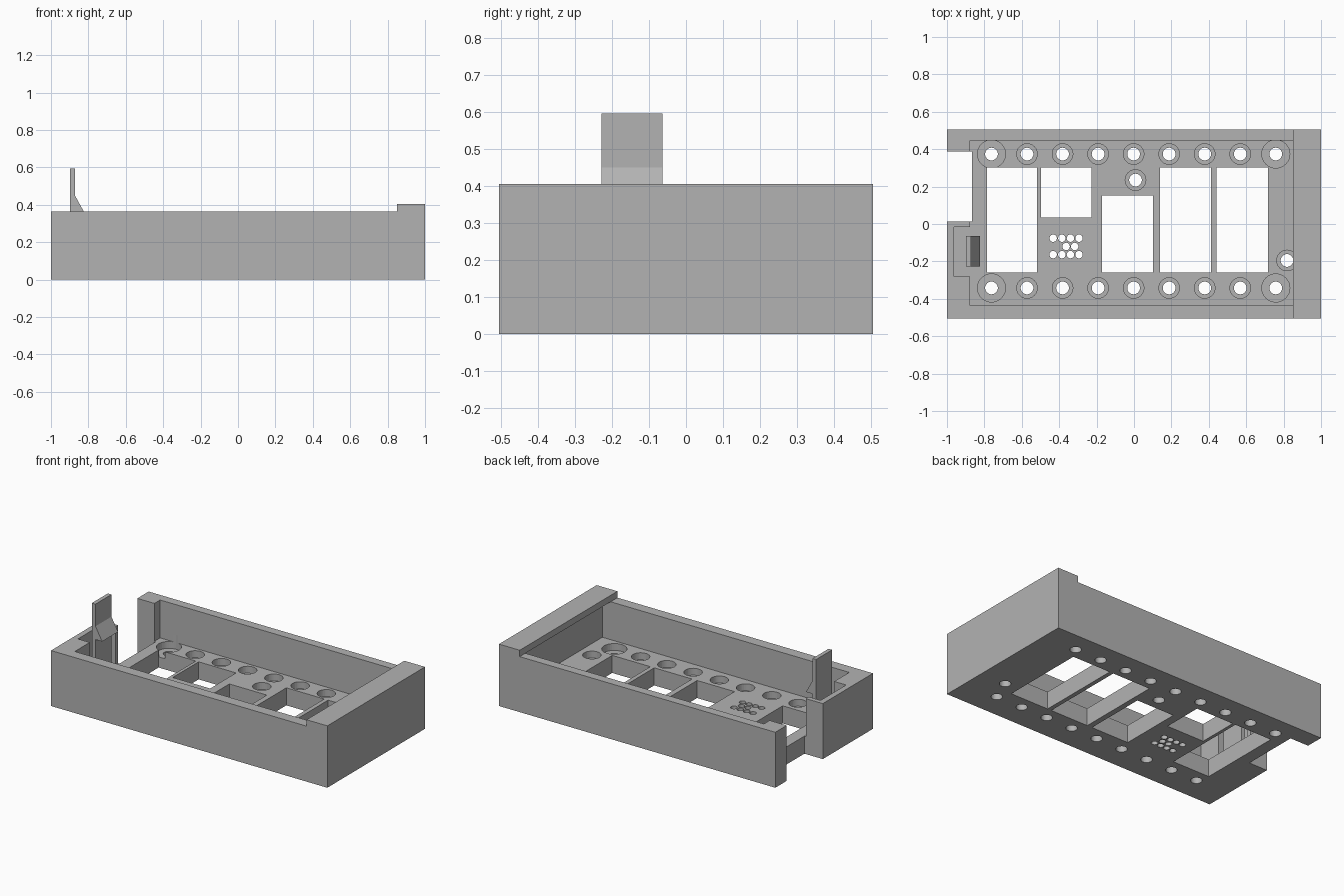
import bpy
import bmesh
from mathutils import Matrix, Vector

cube = bpy.data.objects.get("Cube")
if cube:
    bpy.data.objects.remove(cube, do_unlink=True)

FLOOR, RIM, TOP = 0.115, 0.363, 0.405

grey = bpy.data.materials.new("matte grey")
grey.use_nodes = True
grey.diffuse_color = (0.45, 0.45, 0.45, 1)
grey.node_tree.nodes["Principled BSDF"].inputs["Base Color"].default_value = (0.45, 0.45, 0.45, 1)


def make_object(name, bm):
    bmesh.ops.recalc_face_normals(bm, faces=bm.faces)
    mesh = bpy.data.meshes.new(name)
    bm.to_mesh(mesh)
    bm.free()
    mesh.materials.append(grey)
    obj = bpy.data.objects.new(name, mesh)
    bpy.context.collection.objects.link(obj)
    return obj


def add_prism(bm, profile, y0, y1):
    """Extrude an (x, z) outline from y0 to y1."""
    face = bm.faces.new([bm.verts.new((x, y0, z)) for x, z in profile])
    ext = bmesh.ops.extrude_face_region(bm, geom=[face])["geom"]
    verts = [v for v in ext if isinstance(v, bmesh.types.BMVert)]
    bmesh.ops.translate(bm, verts=verts, vec=Vector((0, y1 - y0, 0)))


def add_box(bm, x0, x1, y0, y1, z0, z1):
    add_prism(bm, [(x0, z0), (x1, z0), (x1, z1), (x0, z1)], y0, y1)


def add_cylinder(bm, x, y, radius, z0, z1, sides=32):
    bmesh.ops.create_cone(bm, cap_ends=True, segments=sides, radius1=radius, radius2=radius,
                          depth=z1 - z0, matrix=Matrix.Translation((x, y, (z0 + z1) / 2)))


def cut(target, bm):
    """Subtract the shapes in bm from the target and discard the cutter."""
    cutter = make_object("cutter", bm)
    cutter.hide_render = True
    mod = target.modifiers.new("cut", "BOOLEAN")
    mod.operation, mod.solver, mod.object = "DIFFERENCE", "EXACT", cutter
    bpy.context.view_layer.update()
    graph = bpy.context.evaluated_depsgraph_get()
    result = bpy.data.meshes.new_from_object(target.evaluated_get(graph))
    target.modifiers.clear()
    target.data = result
    bpy.data.objects.remove(cutter, do_unlink=True)


# Tray body with the raised end bar
bm = bmesh.new()
add_prism(bm, [(-1, 0), (1, 0), (1, TOP), (0.85, TOP), (0.85, RIM), (-1, RIM)], -0.505, 0.505)
tray = make_object("tray", bm)

# Main cavity, running under the bar
bm = bmesh.new()
add_prism(bm, [(-0.877, FLOOR), (0.91, FLOOR), (0.91, RIM), (0.85, RIM),
               (0.85, 0.6), (-0.877, 0.6)], -0.435, 0.447)
cut(tray, bm)

# Pocket around the latch
bm = bmesh.new()
add_box(bm, -0.963, -0.86, -0.28, -0.016, FLOOR, 0.6)
cut(tray, bm)

# Counterbores: two rows of screw seats plus two single ones
holes = [(-0.762 + 0.19 * i, y, 0.075 if i in (0, 8) else 0.055)
         for i in range(9) for y in (-0.342, 0.374)]
holes += [(0.008, 0.235, 0.055), (0.818, -0.195, 0.055)]
bm = bmesh.new()
for x, y, radius in holes:
    add_cylinder(bm, x, y, radius, FLOOR - 0.045, FLOOR + 0.05)
cut(tray, bm)

# Through cuts: windows, side notch, screw holes and vent holes
bm = bmesh.new()
for x0, x1, y0, y1 in [(-0.787, -0.518, -0.26, 0.303), (-0.497, -0.226, 0.035, 0.303),
                       (-0.17, 0.102, -0.26, 0.153), (0.138, 0.412, -0.26, 0.303),
                       (0.44, 0.716, -0.26, 0.303)]:
    add_box(bm, x0, x1, y0, y1, -0.1, 0.2)
add_box(bm, -1.1, -0.867, 0.014, 0.388, -0.1, 0.6)
for x, y, radius in holes:
    add_cylinder(bm, x, y, 0.034, -0.1, 0.2)
for row, columns in enumerate([(0, 1, 2, 3), (1.5, 2.5), (0, 1, 2, 3)]):
    for c in columns:
        add_cylinder(bm, -0.432 + 0.046 * c, -0.076 - 0.044 * row, 0.02, -0.1, 0.2, 16)
cut(tray, bm)

# Upright spring latch with a wedge-shaped catch
bm = bmesh.new()
add_prism(bm, [(-0.898, FLOOR - 0.01), (-0.872, FLOOR - 0.01), (-0.872, RIM), (-0.824, RIM),
               (-0.872, 0.45), (-0.872, 0.595), (-0.898, 0.595)], -0.228, -0.063)
make_object("latch", bm)
